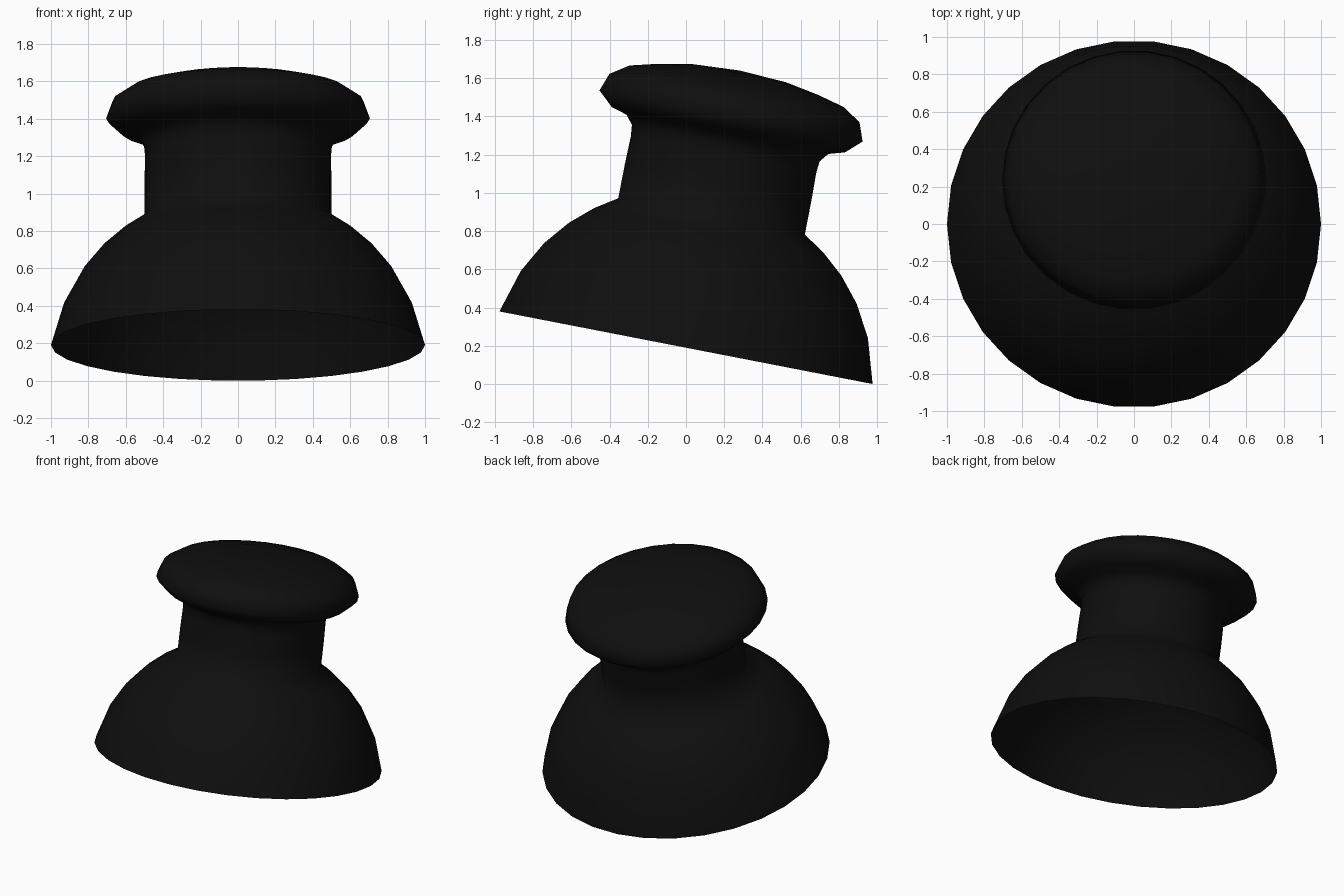
import bpy, bmesh, math
from mathutils import Matrix

if "Cube" in bpy.data.objects:
    bpy.data.objects.remove(bpy.data.objects["Cube"])

SEGMENTS = 30
TILT = math.radians(-11)      # the whole stick leans towards the back

rubber = bpy.data.materials.new("black rubber")
rubber.diffuse_color = (0.0045, 0.0045, 0.0045, 1)
rubber.use_nodes = True
rubber.node_tree.nodes["Principled BSDF"].inputs["Base Color"].default_value = rubber.diffuse_color

# (radius, height) along the stick's own axis
dome = [(1.0, 0.0), (0.93, 0.23), (0.837, 0.397), (0.73, 0.525), (0.615, 0.625), (0.5, 0.70)]
stem = [(0.5, 0.88), (0.497, 1.03), (0.503, 1.09)]
cap = [(0.54, 1.137), (0.625, 1.162), (0.705, 1.235), (0.67, 1.33),
       (0.575, 1.393), (0.43, 1.43), (0.25, 1.463)]
profile = dome + stem + cap

# Lathe the profile into an open-bottomed shell
bm = bmesh.new()
rings = []
for r, z in profile:
    rings.append([bm.verts.new((r * math.cos(2 * math.pi * i / SEGMENTS),
                                r * math.sin(2 * math.pi * i / SEGMENTS), z))
                  for i in range(SEGMENTS)])
for low, high in zip(rings, rings[1:]):
    for i in range(SEGMENTS):
        j = (i + 1) % SEGMENTS
        bm.faces.new((low[i], low[j], high[j], high[i]))

# Close the top of the cap
apex = bm.verts.new((0, 0, 1.477))
for i in range(SEGMENTS):
    bm.faces.new((rings[-1][i], rings[-1][(i + 1) % SEGMENTS], apex))

# Lean it and set the lowest rim point on the ground
bm.transform(Matrix.Rotation(TILT, 4, 'X'))
lowest = min(v.co.z for v in bm.verts)
bm.transform(Matrix.Translation((0, 0, -lowest)))

mesh = bpy.data.meshes.new("thumbstick")
bm.to_mesh(mesh)
bm.free()
mesh.materials.append(rubber)
stick = bpy.data.objects.new("thumbstick", mesh)
bpy.context.collection.objects.link(stick)
bpy.context.view_layer.objects.active = stick
stick.select_set(True)
bpy.ops.object.shade_smooth_by_angle(angle=math.radians(70))
